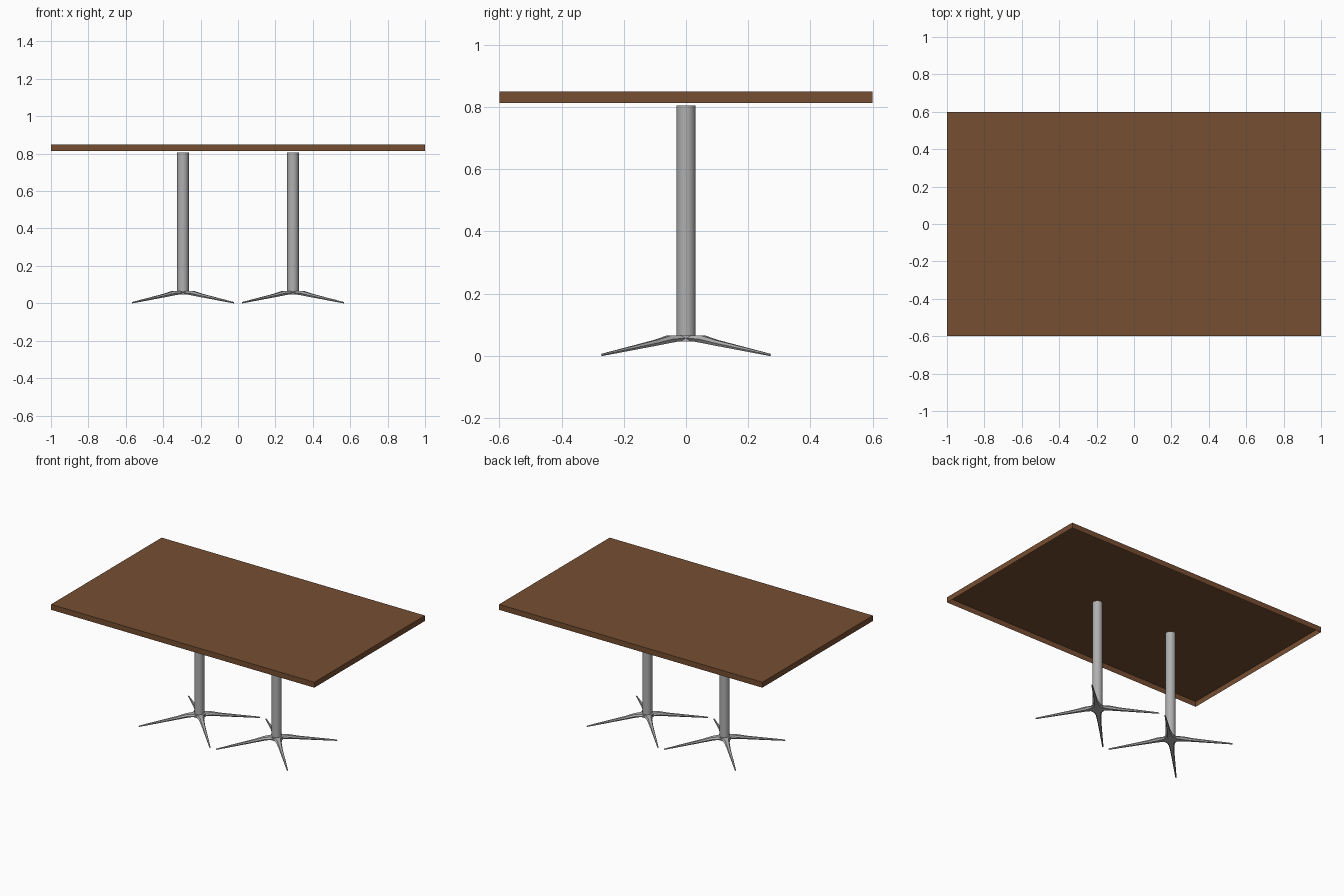
import bpy, bmesh, math
from mathutils import Matrix

if "Cube" in bpy.data.objects:
    bpy.data.objects.remove(bpy.data.objects["Cube"])


def material(name, rgb):
    m = bpy.data.materials.new(name)
    m.diffuse_color = (*rgb, 1)
    m.use_nodes = True
    m.node_tree.nodes["Principled BSDF"].inputs["Base Color"].default_value = m.diffuse_color
    return m


WOOD = material("brown_wood", (0.183, 0.077, 0.031))
METAL = material("grey_metal", (0.43, 0.43, 0.43))


def add_object(name, bm, mat, smooth=False):
    bmesh.ops.recalc_face_normals(bm, faces=bm.faces)
    me = bpy.data.meshes.new(name)
    bm.to_mesh(me)
    bm.free()
    me.materials.append(mat)
    ob = bpy.data.objects.new(name, me)
    bpy.context.collection.objects.link(ob)
    if smooth:
        bpy.ops.object.select_all(action='DESELECT')
        ob.select_set(True)
        bpy.context.view_layer.objects.active = ob
        bpy.ops.object.shade_smooth_by_angle(angle=math.radians(35))
    return ob


def cylinder(bm, r, z0, z1, x, seg=32):
    bmesh.ops.create_cone(bm, cap_ends=True, segments=seg, radius1=r, radius2=r,
                          depth=z1 - z0,
                          matrix=Matrix.Translation((x, 0, (z0 + z1) / 2)))


# table top: shallow tray, open underneath
bm = bmesh.new()
bmesh.ops.create_cube(bm, size=1, matrix=Matrix.Translation((0, 0, 0.8315))
                      @ Matrix.Diagonal((2, 1.2, 0.037, 1)))
bmesh.ops.recalc_face_normals(bm, faces=bm.faces)
bmesh.ops.delete(bm, geom=[f for f in bm.faces if f.normal.z < -0.5],
                 context='FACES_ONLY')
me = bpy.data.meshes.new("table_top")
bm.to_mesh(me)
bm.free()
me.materials.append(WOOD)
bpy.context.collection.objects.link(bpy.data.objects.new("table_top", me))

# tapered foot sections: radius, half width, bottom z, top z
FOOT = [(0.015, 0.033, 0.047, 0.066), (0.045, 0.026, 0.047, 0.066),
        (0.08, 0.017, 0.042, 0.065), (0.14, 0.012, 0.033, 0.051),
        (0.382, 0.004, 0.0, 0.007)]

for side, x in (("left", -0.294), ("right", 0.294)):
    # column
    bm = bmesh.new()
    cylinder(bm, 0.031, 0.05, 0.805, x)
    add_object(side + "_column", bm, METAL, True)

    # hub and four diagonal feet
    bm = bmesh.new()
    cylinder(bm, 0.042, 0.047, 0.066, x)
    for k in range(4):
        rot = (Matrix.Translation((x, 0, 0))
               @ Matrix.Rotation(math.radians(45 + 90 * k), 4, 'Z'))
        rings = []
        for r, w, zb, zt in FOOT:
            zm = zb + (zt - zb) * 0.5
            pts = [(r, -w * 0.6, zb), (r, w * 0.6, zb), (r, w, zm),
                   (r, w * 0.6, zt), (r, -w * 0.6, zt), (r, -w, zm)]
            ring = [bm.verts.new(p) for p in pts]
            bmesh.ops.transform(bm, matrix=rot, verts=ring)
            rings.append(ring)
        for a, b in zip(rings, rings[1:]):
            for i in range(6):
                j = (i + 1) % 6
                bm.faces.new((a[i], a[j], b[j], b[i]))
        bm.faces.new(rings[0])
        bm.faces.new(rings[-1])
    add_object(side + "_foot", bm, METAL, True)
